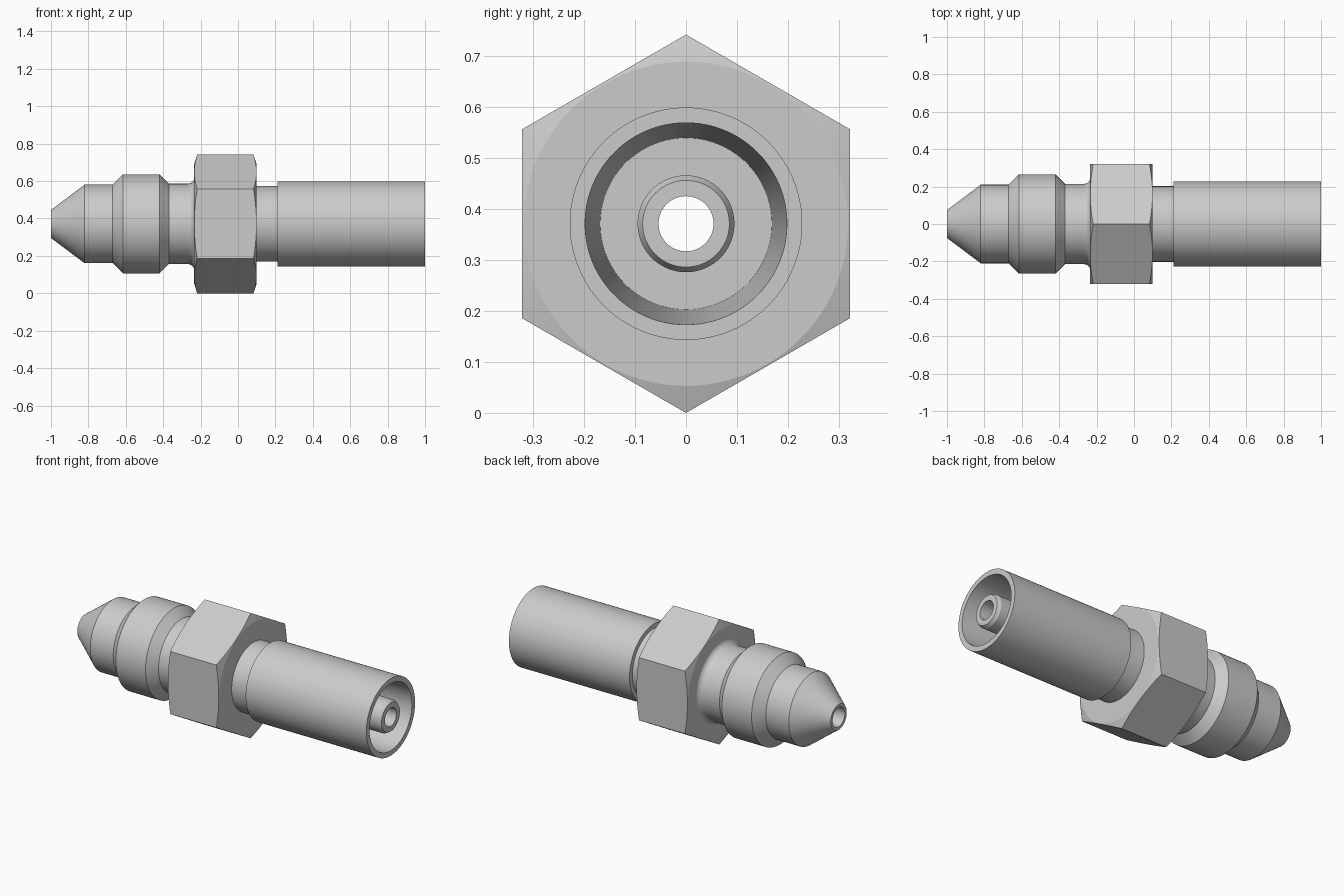
import bpy, bmesh, math
from mathutils import Matrix, Vector

if "Cube" in bpy.data.objects:
    bpy.data.objects.remove(bpy.data.objects["Cube"])

R = 0.371                      # hexagon corner radius = height of the axis
SEGS = 96

steel = bpy.data.materials.new("steel grey")
steel.diffuse_color = (0.6, 0.6, 0.6, 1)
steel.use_nodes = True
steel.node_tree.nodes["Principled BSDF"].inputs["Base Color"].default_value = steel.diffuse_color


def add_object(name, bm):
    bmesh.ops.recalc_face_normals(bm, faces=bm.faces)
    mesh = bpy.data.meshes.new(name)
    bm.to_mesh(mesh)
    bm.free()
    obj = bpy.data.objects.new(name, mesh)
    obj.location.z = R
    mesh.materials.append(steel)
    bpy.context.collection.objects.link(obj)
    return obj


def lathe(name, profile):
    """Spin a closed (x, radius) outline around the x axis."""
    bm = bmesh.new()
    rings = []
    for i in range(SEGS):
        a = 2 * math.pi * i / SEGS
        rings.append([bm.verts.new((x, r * math.cos(a), r * math.sin(a))) for x, r in profile])
    n = len(profile)
    for i in range(SEGS):
        p, q = rings[i], rings[(i + 1) % SEGS]
        for j in range(n):
            k = (j + 1) % n
            bm.faces.new((p[j], p[k], q[k], q[j]))
    return add_object(name, bm)


def smooth(obj, degrees):
    bpy.ops.object.select_all(action='DESELECT')
    obj.select_set(True)
    bpy.context.view_layer.objects.active = obj
    bpy.ops.object.shade_smooth_by_angle(angle=math.radians(degrees))


# Body: cone nose, collar, neck with fillet, inner nipple and through bore
fillet = [(-0.268 + 0.035 * math.sin(t), 0.25 - 0.035 * math.cos(t))
          for t in (math.pi / 2 * i / 8 for i in range(9))]
body = lathe("body", [(-1, 0.057), (-1, 0.075), (-0.82, 0.21), (-0.67, 0.21),
                      (-0.615, 0.265), (-0.42, 0.265), (-0.37, 0.215)] + fillet +
             [(-0.2, 0.25), (0.0, 0.202), (0.25, 0.202), (0.25, 0.095),
              (0.98, 0.095), (1, 0.085), (1, 0.054)])
smooth(body, 25)

# Sleeve: outer tube with a slightly tapered inside
sleeve = lathe("sleeve", [(0.21, 0.19), (0.21, 0.228), (1, 0.228), (1, 0.198), (0.24, 0.168)])
smooth(sleeve, 25)

# Hexagon nut: corners trimmed by shallow cones at both ends
X0, X1 = -0.235, 0.1
bm = bmesh.new()
bmesh.ops.create_cone(bm, cap_ends=True, segments=6, radius1=R, radius2=R, depth=X1 - X0)
top = max(bm.verts, key=lambda v: v.co.x).co
turn = -math.atan2(top.y, top.x)
bmesh.ops.transform(bm, matrix=Matrix.Translation(Vector(((X0 + X1) / 2, 0, 0))) @
                    Matrix.Rotation(-math.pi / 2, 4, 'Y') @ Matrix.Rotation(turn, 4, 'Z'),
                    verts=bm.verts)
nut = add_object("hex_nut", bm)
cutter = lathe("nut_trim", [(X0, 0.15), (X0, 0.318), (X0 + 0.024, 0.393),
                            (X1 - 0.024, 0.393), (X1, 0.318), (X1, 0.15)])
mod = nut.modifiers.new("trim", 'BOOLEAN')
mod.operation = 'INTERSECT'
mod.solver = 'EXACT'
mod.object = cutter
bpy.context.view_layer.objects.active = nut
bpy.ops.object.modifier_apply(modifier=mod.name)
bpy.data.objects.remove(cutter)
smooth(nut, 12)
